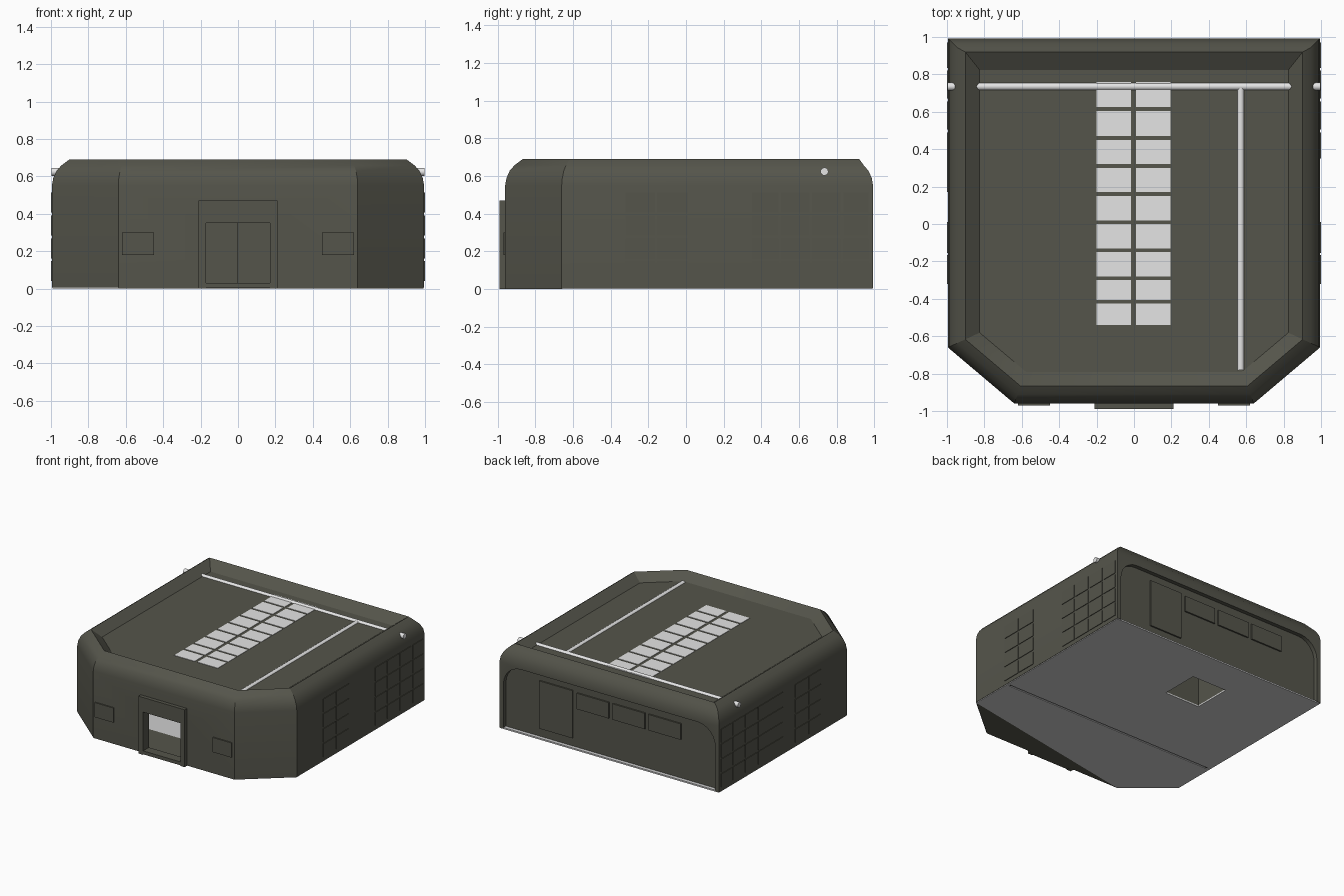
import bpy, bmesh, math
from mathutils import Vector

if "Cube" in bpy.data.objects:
    bpy.data.objects.remove(bpy.data.objects["Cube"])


def material(name, rgb):
    m = bpy.data.materials.new(name)
    m.diffuse_color = (*rgb, 1)
    m.use_nodes = True
    m.node_tree.nodes["Principled BSDF"].inputs["Base Color"].default_value = m.diffuse_color
    return m


OLIVE = material("dark_olive", (0.09, 0.09, 0.07))
LIGHT = material("light_grey", (0.78, 0.78, 0.78))
GREY = material("floor_grey", (0.62, 0.62, 0.62))

# Plan outline, counter-clockwise
PLAN = [(.995, .993), (-.995, .993), (-.995, -.66), (-.64, -.96), (.64, -.96), (.995, -.66)]


def inset(pts, d):
    """Offset a convex counter-clockwise outline inwards with mitred corners."""
    out = []
    for i, p in enumerate(pts):
        p, a, b = Vector(p), Vector(pts[i - 1]), Vector(pts[(i + 1) % len(pts)])
        e, f = (p - a).normalized(), (b - p).normalized()
        n, m = Vector((-e.y, e.x)), Vector((-f.y, f.x))
        out.append(p + (n + m) * d / (1 + n.dot(m)))
    return out


def finish(name, bm, mat):
    bmesh.ops.recalc_face_normals(bm, faces=bm.faces)
    me = bpy.data.meshes.new(name)
    bm.to_mesh(me)
    bm.free()
    ob = bpy.data.objects.new(name, me)
    me.materials.append(mat)
    bpy.context.collection.objects.link(ob)
    return ob


def loft(name, rings, mat, cap_start=True):
    bm = bmesh.new()
    loops = [[bm.verts.new(v) for v in r] for r in rings]
    n = len(loops[0])
    for a, b in zip(loops, loops[1:]):
        for i in range(n):
            j = (i + 1) % n
            bm.faces.new((a[i], a[j], b[j], b[i]))
    if cap_start:
        bm.faces.new(loops[0][::-1])
    bm.faces.new(loops[-1])
    return finish(name, bm, mat)


def slab(name, pts, z0, z1, mat):
    return loft(name, [[(p[0], p[1], z) for p in pts] for z in (z0, z1)], mat)


def box(name, x0, x1, y0, y1, z0, z1, mat=OLIVE):
    return slab(name, [(x0, y0), (x1, y0), (x1, y1), (x0, y1)], z0, z1, mat)


def pipe(name, a, b, r, mat=LIGHT):
    a, b = Vector(a), Vector(b)
    q = (b - a).to_track_quat('Z', 'Y')
    ring = [q @ Vector((r * math.cos(t * math.pi / 8), r * math.sin(t * math.pi / 8), 0))
            for t in range(16)]
    return loft(name, [[a + v for v in ring], [b + v for v in ring]], mat)


def cut(ob, cutter):
    cutter.hide_render = True
    m = ob.modifiers.new("cut", 'BOOLEAN')
    m.operation, m.solver, m.object = 'DIFFERENCE', 'EXACT', cutter
    bpy.context.view_layer.objects.active = ob
    bpy.ops.object.modifier_apply(modifier=m.name)
    bpy.data.objects.remove(cutter)


# Hull with rounded shoulder, rim and slightly sunken roof
ROOF = .633
profile = [(0, .006), (0, .55), (.007, .59), (.024, .628), (.05, .658), (.093, .69), (.17, ROOF)]
rings = [[(p.x, p.y + (.02 if z == .69 and p.y > 0 else 0), z) for p in inset(PLAN, d)]
         for d, z in profile]
hull = loft("hull", rings, OLIVE)
cut(hull, slab("room_cutter", inset(PLAN, .05), -.1, .58, OLIVE))
cut(hull, box("door_cutter", -.17, .17, -1.1, -.85, .03, .35))

# Recessed back wall with rounded upper corners
arch = [(-.96, -.1), (.96, -.1)]
for cx, start in ((.8, 0), (-.8, 90)):
    for k in range(7):
        t = math.radians(start + 15 * k)
        arch.append((cx + .16 * math.cos(t), .37 + .16 * math.sin(t)))
cut(hull, loft("back_cutter", [[(x, y, z) for x, z in arch] for y in (.96, 1.1)], OLIVE))

# Floor, grey apart from one olive front wedge
edge = inset(PLAN, .003)
floor = slab("floor", edge[:4] + edge[5:], 0, .012, GREY)
cut(floor, box("shaft_cutter", -.32, 0, .37, .69, -.1, .1))
cut(floor, box("groove_cutter", -.97, .97, -.305, -.29, -.1, .006))
slab("floor_wedge", edge[3:6], 0, .012, OLIVE)
box("entrance_mat", -.6, .6, -.9, -.62, .011, .015)

# Inner shaft, open underneath
shaft = [(-.32, .37), (0, .37), (0, .69), (-.32, .69)]
loft("inner_shaft", [[(x, y, z) for x, y in shaft] for z in (.001, .36)], OLIVE, cap_start=False)

# Front door surround and side plates
for s, side in ((-1, "left"), (1, "right")):
    x = sorted((s * .17, s * .21))
    box("door_jamb_" + side, *x, -.99, -.945, 0, .35)
    x = sorted((s * .45, s * .62))
    box("front_plate_" + side, *x, -.97, -.95, .18, .30)
box("door_header", -.21, .21, -.99, -.945, .35, .47)
box("door_sill", -.17, .17, -.985, -.92, .002, .03)

# Back door and windows
box("back_door", .35, .65, .955, .972, .08, .47)
for i in range(3):
    x = .31 - .325 * i
    box(f"back_window_{i}", x - .29, x, .955, .972, .33, .46)

# Side wall panels in four rows
columns = [(-.32, -.165), (-.155, .01), (.17, .49), (.505, .655), (.67, .82), (.835, .97)]
for s, side in ((-1, "left"), (1, "right")):
    for c, (y0, y1) in enumerate(columns):
        if s > 0 and c == 2:
            y0 = .35
        for r in range(4):
            z = .04 + .122 * r
            x = sorted((s * .985, s))
            box(f"side_panel_{side}_{c}_{r}", *x, y0, y1, z, z + .107)

# Skylights, two columns of nine
rows = [-.54, -.405, -.28, -.13, .02, .17, .32, .47, .625, .78]
for r, (y0, y1) in enumerate(zip(rows, rows[1:])):
    for x in (-.2, .01):
        box(f"skylight_{r}", x, x + .185, y0, y1 - .02, ROOF - .004, ROOF + .003, LIGHT)

# Roof pipes
pipes = [pipe("cross_pipe", (-.998, .735, .624), (.998, .735, .624), .021),
         pipe("long_pipe", (.57, -.78, .625), (.57, .735, .625), .019)]

# Soft shading on the shoulder and pipes
bpy.ops.object.select_all(action='DESELECT')
for ob in [hull] + pipes:
    ob.select_set(True)
bpy.context.view_layer.objects.active = hull
bpy.ops.object.shade_smooth_by_angle(angle=math.radians(25))
